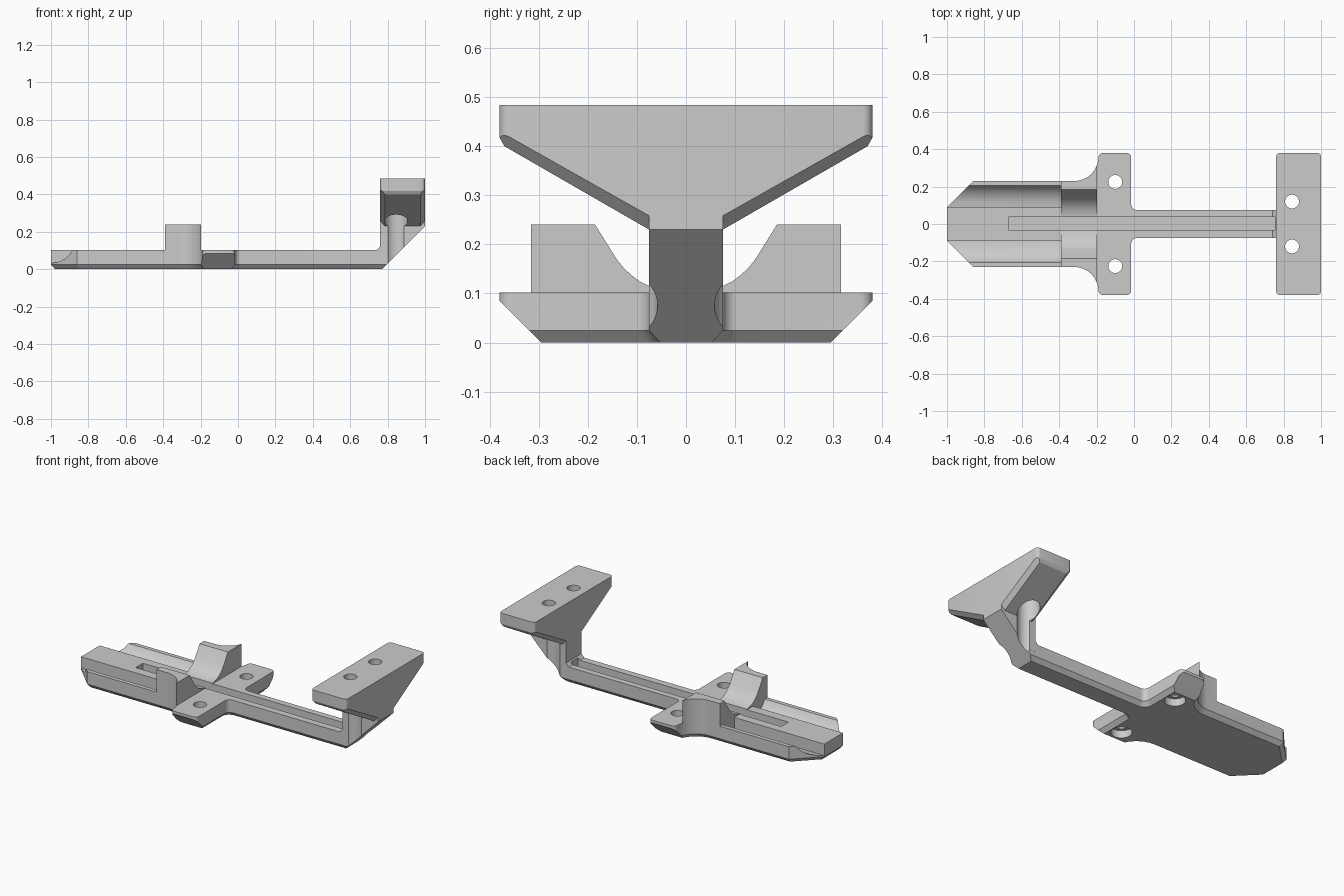
import bpy, bmesh, math

if "Cube" in bpy.data.objects:
    bpy.data.objects.remove(bpy.data.objects["Cube"])

grey = bpy.data.materials.new("plain grey")
grey.use_nodes = True
colour = (0.6, 0.6, 0.6, 1)
grey.diffuse_color = colour
grey.node_tree.nodes["Principled BSDF"].inputs["Base Color"].default_value = colour


def loft(name, rings, bevel=None):
    """Solid through matching rings of 3D points, with optional bevelled edges."""
    bm = bmesh.new()
    loops = [[bm.verts.new(p) for p in ring] for ring in rings]
    n = len(loops[0])
    for a, b in zip(loops, loops[1:]):
        for i in range(n):
            j = (i + 1) % n
            bm.faces.new((a[i], a[j], b[j], b[i]))
    bm.faces.new(loops[0][::-1])
    bm.faces.new(loops[-1])
    bm.normal_update()
    if bm.calc_volume(signed=True) < 0:
        bmesh.ops.reverse_faces(bm, faces=bm.faces[:])
    if bevel:
        test, width = bevel
        bmesh.ops.bevel(bm, geom=[e for e in bm.edges if test(e)], offset=width,
                        segments=1, affect='EDGES')
    bm.normal_update()
    mesh = bpy.data.meshes.new(name)
    bm.to_mesh(mesh)
    bm.free()
    mesh.materials.append(grey)
    ob = bpy.data.objects.new(name, mesh)
    bpy.context.collection.objects.link(ob)
    return ob


def prism(name, pts, axis, lo, hi, bevel=None):
    place = {"x": lambda p, d: (d, p[0], p[1]),
             "y": lambda p, d: (p[0], d, p[1]),
             "z": lambda p, d: (p[0], p[1], d)}[axis]
    return loft(name, [[place(p, d) for p in pts] for d in (lo, hi)], bevel)


def box(name, x, y, z):
    return prism(name, [(x[0], y[0]), (x[1], y[0]), (x[1], y[1]), (x[0], y[1])], "z", *z)


def cylinder(name, x, y, r, lo, hi):
    return prism(name, arc(x, y, r, 0, 352.5, 47), "z", lo, hi)


def combine(ob, other, operation='DIFFERENCE'):
    mod = ob.modifiers.new("combine", 'BOOLEAN')
    mod.operation, mod.object, mod.solver = operation, other, 'EXACT'
    bpy.context.view_layer.objects.active = ob
    bpy.ops.object.modifier_apply(modifier=mod.name)
    bpy.data.objects.remove(other)


def arc(cx, cy, r, start, end, steps=8):
    angles = [math.radians(start + (end - start) * i / steps) for i in range(steps + 1)]
    return [(cx + r * math.cos(a), cy + r * math.sin(a)) for a in angles]


def mirror(half):
    """Close a half outline by mirroring its second coordinate."""
    return half + [(x, -y) for x, y in reversed(half)]


def mirror_side(half):
    """Close a half cross-section by mirroring its first coordinate."""
    return half + [(-y, z) for y, z in reversed(half)]


def inset(pts, d):
    """Offset a clockwise outline inward."""
    out = []
    for i, (x, y) in enumerate(pts):
        (ax, ay), (bx, by) = pts[i - 1], pts[(i + 1) % len(pts)]
        u, v = (x - ax, y - ay), (bx - x, by - y)
        lu, lv = math.hypot(*u), math.hypot(*v)
        n1, n2 = (u[1] / lu, -u[0] / lu), (v[1] / lv, -v[0] / lv)
        k = d / (1 + n1[0] * n2[0] + n1[1] * n2[1])
        out.append((x + (n1[0] + n2[0]) * k, y + (n1[1] + n2[1]) * k))
    return out


# Base: one outline for cradle, mounting ears and bar, chamfered underneath
half = [(-1, 0.09), (-0.86, 0.23)]
half += arc(-0.32, 0.36, 0.13, -90, 0, 12)[:-1]
half += arc(-0.165, 0.355, 0.025, 180, 90, 6)
half += arc(-0.04, 0.355, 0.025, 90, 0, 6)
half += arc(0.015, 0.105, 0.03, 180, 270, 6) + [(0.9, 0.075)]
outline = mirror(half)
body = loft("mounting_bracket", [[(x, y, z) for x, y in ring] for ring, z in
            ((inset(outline, 0.022), 0), (outline, 0.025), (outline, 0.24))])

# Lower the front to the rail, scooping a channel along each side of it
channel = [(0.5, 0.4), (0.5, 0.102), (0.205, 0.102), (0.188, 0.076), (0.168, 0.058),
           (0.145, 0.045), (0.12, 0.036), (0.09, 0.032), (0.09, 0.102)]
combine(body, prism("cut_front", mirror_side(channel), "x", -1.1, -0.39))

# Lower the ears and bar behind the saddle block
combine(body, box("cut_back", (-0.198, 1.1), (-0.5, 0.5), (0.102, 0.4)))

# Curved saddle through the block
saddle = [(0.2, 0.263), (0.187, 0.243), (0.14, 0.168), (0.127, 0.152), (0.112, 0.138),
          (0.095, 0.125), (0.075, 0.115), (0.05, 0.108), (0.025, 0.104)]
combine(body, prism("cut_saddle", mirror_side(saddle), "x", -0.45, -0.15))

# Sloped ear ends
ear_slope = [(0.245, -0.05), (0.445, 0.15), (0.5, 0.15), (0.5, -0.05)]
for s in (-1, 1):
    combine(body, prism("cut_ear", [(s * y, z) for y, z in ear_slope], "x", -0.45, 0.1))

# Raised post with a small foot, and the flared head with chamfered slopes
post = [(0.74, 0.05), (0.74, 0.1), (0.76, 0.122), (0.76, 0.45), (1, 0.45), (1, 0.05)]
riser = prism("post", post, "y", -0.0755, 0.0755)
flare = [(0.075, 0.23), (0.37, 0.4), (0.39, 0.436), (0.39, 0.484)]


def is_slope(e):
    a, b = (v.co for v in e.verts)
    return abs(a.y - b.y) > 0.1 and abs(a.z - b.z) > 0.1


head = prism("head", mirror_side(flare), "x", 0.76, 1, (is_slope, 0.025))
corners = arc(0.78, 0.36, 0.02, 180, 90, 5) + arc(0.98, 0.36, 0.02, 90, 0, 5)
combine(head, prism("head_limit", mirror(corners), "z", 0.1, 0.6), 'INTERSECT')
combine(riser, head, 'UNION')
combine(body, riser, 'UNION')

# Slanted back of the post
slant = [(0.72, -0.05), (1.1, 0.33), (1.1, -0.05)]
combine(body, prism("cut_slant", slant, "y", -0.3, 0.3))

# Centre groove along the bar
combine(body, box("cut_groove", (-0.67, 0.755), (-0.033, 0.037), (0.06, 0.115)))

# Screw holes with wider bores underneath
for s in (-1, 1):
    combine(body, cylinder("cut_hole", -0.1, s * 0.225, 0.037, -0.1, 0.2))
    combine(body, cylinder("cut_bore", -0.1, s * 0.225, 0.058, -0.1, 0.045))
    combine(body, cylinder("cut_hole", 0.845, s * 0.12, 0.037, 0.3, 0.6))
    combine(body, cylinder("cut_bore", 0.845, s * 0.12, 0.062, -0.1, 0.42))

bpy.ops.object.select_all(action='DESELECT')
body.select_set(True)
bpy.context.view_layer.objects.active = body
bpy.ops.object.shade_smooth_by_angle(angle=math.radians(25))
